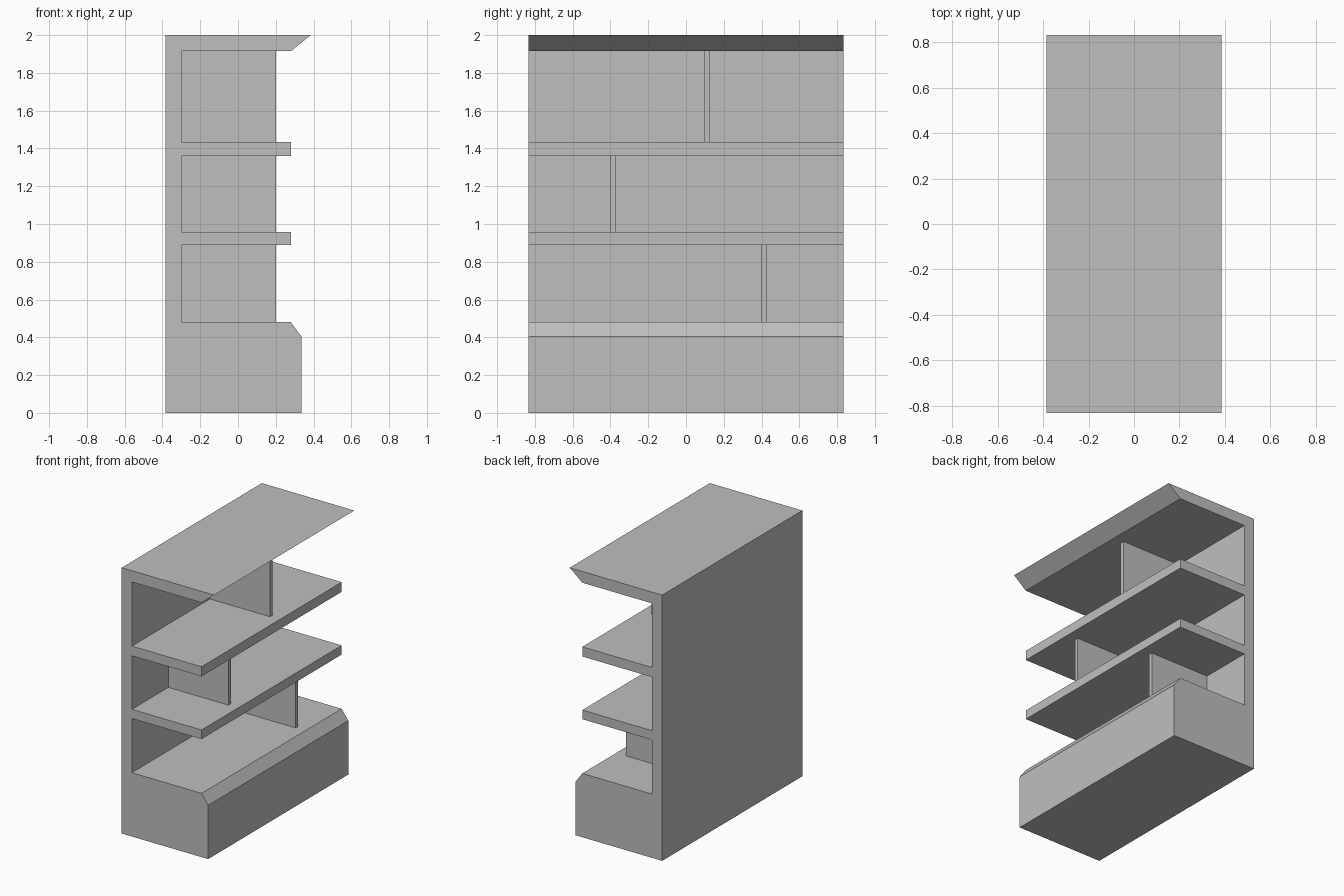
import bpy
import bmesh

cube = bpy.data.objects.get("Cube")
if cube:
    bpy.data.objects.remove(cube, do_unlink=True)

GREY = (0.52, 0.52, 0.52, 1.0)
HALF_LENGTH = 0.833
BACK, INNER, SHELF_FRONT, DIVIDER_FRONT = -0.385, -0.30, 0.28, 0.20

grey = bpy.data.materials.new("plain_grey")
grey.use_nodes = True
grey.diffuse_color = GREY
grey.node_tree.nodes["Principled BSDF"].inputs["Base Color"].default_value = GREY


def extrude_profile(name, points, y0, y1):
    """Extrude a closed x-z outline along y into a flat-shaded solid."""
    bm = bmesh.new()
    face = bm.faces.new([bm.verts.new((x, y0, z)) for x, z in points])
    result = bmesh.ops.extrude_face_region(bm, geom=[face])
    moved = [v for v in result["geom"] if isinstance(v, bmesh.types.BMVert)]
    bmesh.ops.translate(bm, verts=moved, vec=(0, y1 - y0, 0))
    bmesh.ops.recalc_face_normals(bm, faces=bm.faces)
    mesh = bpy.data.meshes.new(name)
    bm.to_mesh(mesh)
    bm.free()
    mesh.materials.append(grey)
    obj = bpy.data.objects.new(name, mesh)
    bpy.context.collection.objects.link(obj)
    return obj


# Open bays between base, shelves and canopy: bottom, top, divider centre in y
bays = [(0.48, 0.888, 0.415), (0.957, 1.36, -0.385), (1.433, 1.915, 0.11)]

# Shelf body: base with chamfered front, two shelves, slanted canopy
outline = [(BACK, 0), (0.335, 0), (0.335, 0.405)]
for bottom, top, _ in bays:
    outline += [(SHELF_FRONT, bottom), (INNER, bottom), (INNER, top), (SHELF_FRONT, top)]
outline += [(0.385, 2), (BACK, 2)]
extrude_profile("shelf_body", outline, -HALF_LENGTH, HALF_LENGTH)

# Thin upright divider in each bay
for label, (bottom, top, y) in zip(("lower", "middle", "upper"), bays):
    panel = [(INNER, bottom), (DIVIDER_FRONT, bottom), (DIVIDER_FRONT, top), (INNER, top)]
    extrude_profile(label + "_divider", panel, y - 0.015, y + 0.015)
